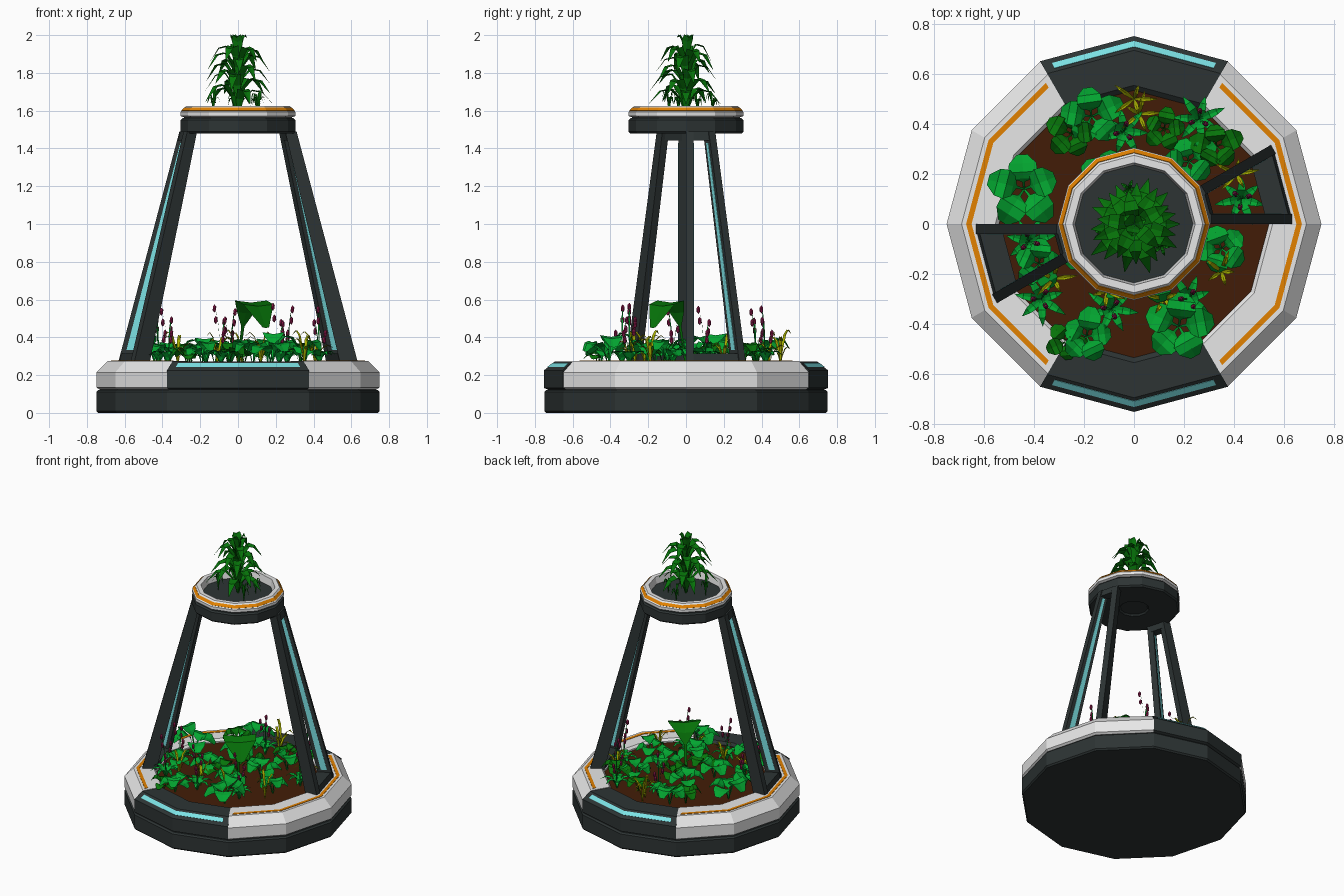
import bpy, bmesh, math, random
from mathutils import Vector, Matrix

random.seed(4)
if "Cube" in bpy.data.objects:
    bpy.data.objects.remove(bpy.data.objects["Cube"])


def material(name, *rgb):
    m = bpy.data.materials.new(name)
    m.use_nodes = True
    m.diffuse_color = (*rgb, 1)
    m.node_tree.nodes["Principled BSDF"].inputs["Base Color"].default_value = (*rgb, 1)
    return m


DARK = material("dark_metal", .026, .034, .034)
WHITE = material("white_shell", .8, .8, .8)
CYAN = material("cyan_light", .2, .76, .78)
ORANGE = material("orange_trim", .76, .22, 0)
SOIL = material("brown_soil", .055, .012, .002)
DEEP = material("deep_green", .002, .18, .003)
BRIGHT = material("bright_green", .001, .38, .03)
OLIVE = material("yellow_green", .38, .42, 0)
PINK = material("magenta_petal", .26, .01, .07)


def finish(name, bm, *mats, solid=True):
    if solid:
        bmesh.ops.recalc_face_normals(bm, faces=bm.faces)
    mesh = bpy.data.meshes.new(name)
    bm.to_mesh(mesh)
    bm.free()
    for m in mats:
        mesh.materials.append(m)
    ob = bpy.data.objects.new(name, mesh)
    bpy.context.collection.objects.link(ob)
    return ob


def polar(r, deg, z):
    a = math.radians(deg)
    return Vector((r * math.cos(a), r * math.sin(a), z))


FULL = list(range(0, 360, 30))


def lathe(name, profile, mat, angles=FULL, closed=True):
    """Sweep a profile round a twelve-sided path, keeping points on its flat sides."""
    bm = bmesh.new()
    rings = []
    for a in angles:
        k = math.cos(math.radians(15)) / math.cos(math.radians(a % 30 - 15))
        rings.append([bm.verts.new(polar(r * k, a, z)) for r, z in profile])
    full, n = angles is FULL, len(profile)
    for i in range(len(rings) if full else len(rings) - 1):
        p, q = rings[i], rings[(i + 1) % len(rings)]
        for j in range(n if closed else n - 1):
            k = (j + 1) % n
            bm.faces.new((p[j], q[j], q[k], p[k]))
    if not full:
        bm.faces.new(rings[0])
        bm.faces.new(rings[-1])
    elif not closed:
        bm.faces.new([r[0] for r in rings])
        bm.faces.new([r[-1] for r in rings])
    return finish(name, bm, mat)


def plate(p, q):
    """Thin profile lying on the line from p to q."""
    p, q = Vector(p), Vector(q)
    d = (q - p).normalized()
    n = Vector((d.y, -d.x)) * .0025
    return [p + n, q + n, q - n, p - n]


# Base, soil and the four rim sections
lathe("base", [(.74, 0), (.75, .01), (.75, .11), (.74, .12), (.73, .12), (.73, .135)], DARK, closed=False)
lathe("soil_bed", [(.56, .1), (.56, .25)], SOIL, closed=False)
rim = [(.735, .125), (.75, .135), (.75, .215), (.69, .275), (.555, .275), (.54, .26), (.54, .125)]
panel = [(.735, .125), (.752, .132), (.752, .225), (.695, .272), (.555, .272), (.535, .255), (.54, .125)]
for side, turn in (("left", 0), ("right", 180)):
    arc = [turn + a for a in (-60, -30, 0, 30, 60)]
    lathe(side + "_white_rim", rim, WHITE, arc)
    arc[0] += 2
    arc[-1] -= 2
    lathe(side + "_orange_strip", plate((.672, .275), (.65, .275)), ORANGE, arc)
for side, turn in (("back", 90), ("front", 270)):
    lathe(side + "_dark_rim", panel, DARK, [turn - 30, turn, turn + 30])
    lathe(side + "_light_strip", plate((.731, .2423), (.708, .2613)), CYAN, [turn - 27, turn, turn + 27])

# Raised bowl
lathe("bowl", [(.09, 1.49), (.1, 1.48), (.295, 1.48), (.305, 1.49), (.305, 1.55), (.295, 1.56),
               (.285, 1.56), (.285, 1.575)], DARK, closed=False)
lathe("bowl_rim", [(.285, 1.565), (.305, 1.572), (.305, 1.592), (.275, 1.625), (.245, 1.625), (.235, 1.57)], WHITE)
lathe("bowl_orange_ring", plate((.299, 1.5986), (.284, 1.6151)), ORANGE)


# Leg frames: two tapered bars on radial planes, tied at top and bottom
def block(name, pts, mat):
    bm = bmesh.new()
    v = [bm.verts.new(p) for p in pts]
    for f in ((0, 1, 3, 2), (4, 5, 7, 6), (0, 1, 5, 4), (2, 3, 7, 6), (0, 2, 6, 4), (1, 3, 7, 5)):
        bm.faces.new([v[i] for i in f])
    return finish(name, bm, mat)


def bar_point(angle, side, t, depth, offset):
    inner, outer = .54 - .29 * t, .635 - .325 * t
    return polar(inner + (outer - inner) * depth, angle, .265 + 1.225 * t) + polar(offset, angle + 90 * side, 0)


WIDE = .04
for side, turn in (("left", 0), ("right", 180)):
    bars = (("a", turn, 1), ("b", turn + 30, -1))
    for tag, a, s in bars:
        block(f"{side}_leg_bar_{tag}",
              [bar_point(a, s, t, d, o) for t in (0, 1) for d in (0, 1) for o in (0, WIDE)], DARK)
        block(f"{side}_leg_light_{tag}",
              [bar_point(a, s, t, .5 + d * (.22 - .06 * t), o) for t in (.055, .95) for d in (-1, 1)
               for o in (WIDE - .002, WIDE + .002)], CYAN)
    for tag, lo, hi in (("foot", 0, .04), ("head", .96, 1)):
        block(f"{side}_leg_{tag}",
              [bar_point(a, s, t, d, .02) for _, a, s in bars for t in (lo, hi) for d in (0, 1)], DARK)

# Foliage
BLADE = [(0, .25), (.25, .7), (.5, 1), (.75, .75), (1, .05)]
PADDLE = [(0, .06), (.3, .1), (.4, .7), (.58, 1), (.8, .92), (1, .35)]


def leaf(bm, base, turn, reach, rise, width, shape=BLADE, arch=.8, fold=.25, mat=0):
    """Arching leaf, folded along its middle."""
    across = polar(width / 2, turn + 90, 0)
    rows = []
    for t, w in shape:
        c = Vector(base) + polar(reach * t ** 1.3, turn, rise * math.sin(math.pi * arch * t))
        lift = Vector((0, 0, width * w * fold))
        rows.append([bm.verts.new(p) for p in (c - across * w + lift, c, c + across * w + lift)])
    for p, q in zip(rows, rows[1:]):
        for j in (0, 1):
            bm.faces.new((p[j], p[j + 1], q[j + 1], q[j])).material_index = mat


def bead(bm, centre, radius, length, mat):
    res = bmesh.ops.create_icosphere(bm, subdivisions=1, radius=1,
                                     matrix=Matrix.Translation(centre) @ Matrix.Diagonal((radius, radius, length, 1)))
    for f in {f for v in res["verts"] for f in v.link_faces}:
        f.material_index = mat


def jitter(amount):
    return 1 + random.uniform(-amount, amount)


# Tall plant in the bowl, with tiers of broad arching leaves and small sprigs
bm = bmesh.new()
for tier in range(5):
    for i in range(5):
        leaf(bm, (0, 0, 1.575 + .055 * tier), i * 72 + tier * 43, (.195 - .012 * tier) * jitter(.1),
             .15 * jitter(.15), .062, arch=.85, fold=.12)
for i in range(3):
    leaf(bm, (0, 0, 1.83), 120 * i + 20, .05, .165, .06, arch=.6)
for x, y in ((-.13, -.04), (.1, .06), (.11, -.09), (-.02, .14)):
    for i in range(5):
        leaf(bm, (x, y, 1.575), i * 72, .04, .11 * jitter(.3), .016)
finish("bowl_plant", bm, DEEP, solid=False)

# Single large leaf in the middle of the soil
bm = bmesh.new()
LARGE = [(0, .08), (.26, .1), (.38, .55), (.55, 1), (.78, .95), (1, .2)]
leaf(bm, (0, 0, .25), -50, .23, .34, .22, shape=LARGE, arch=.8, fold=.05)
finish("large_leaf", bm, DEEP, solid=False)

# Round-leaved clumps
bm = bmesh.new()
for x, y, size, mat in ((-.44, .14, .14, 1), (-.17, .43, .12, 1), (.22, .25, .11, 1), (.35, -.1, .11, 1),
                        (.18, -.41, .14, 1), (-.19, -.45, .11, 1), (-.38, -.16, .1, 1), (.12, .38, .08, 0),
                        (.33, .31, .1, 0), (-.27, -.47, .08, 0), (-.25, .36, .1, 0), (-.12, .18, .12, 1),
                        (.08, -.2, .12, 1), (.16, .04, .12, 1), (-.17, -.08, .12, 1), (.03, .1, .1, 0),
                        (-.05, -.12, .1, 0)):
    spin = random.uniform(0, 90)
    for i in range(5):
        leaf(bm, (x, y, .245), spin + i * 72, size * jitter(.15), size * jitter(.25), size * .85,
             shape=PADDLE, arch=.78, fold=.08, mat=mat)
finish("round_leaf_plants", bm, DEEP, BRIGHT, solid=False)

# Flowering plants with star leaves and magenta spikes
bm = bmesh.new()
for x, y in ((.26, .42), (.43, .1), (.22, -.3), (-.09, -.34), (-.37, -.3), (-.42, -.07), (-.04, .37)):
    for i in range(7):
        leaf(bm, (x, y, .25), i * 51 + x * 90, .1 * jitter(.15), .075, .034, arch=.75, fold=.15)
    for i in range(3):
        turn, tall = 120 * i + y * 200, .17 + .06 * i * jitter(.2)
        leaf(bm, (x, y, .25), turn, .035, tall, .008, arch=.5)
        for step in range(2):
            t = 1 - .2 * step
            top = Vector((x, y, .25)) + polar(.035 * t, turn, tall * t)
            bead(bm, top, .011, .022, 1)
finish("flower_plants", bm, BRIGHT, PINK, solid=False)

# Thin yellow grass tufts
bm = bmesh.new()
for x, y in ((0, .5), (.41, .2), (.35, -.19), (-.32, -.22), (-.11, -.27), (.12, -.3), (.02, .44)):
    for i in range(5):
        leaf(bm, (x, y, .25), i * 72 + x * 200, .075 * jitter(.3), .14 * jitter(.35), .019, arch=.65)
finish("grass_tufts", bm, OLIVE, solid=False)
